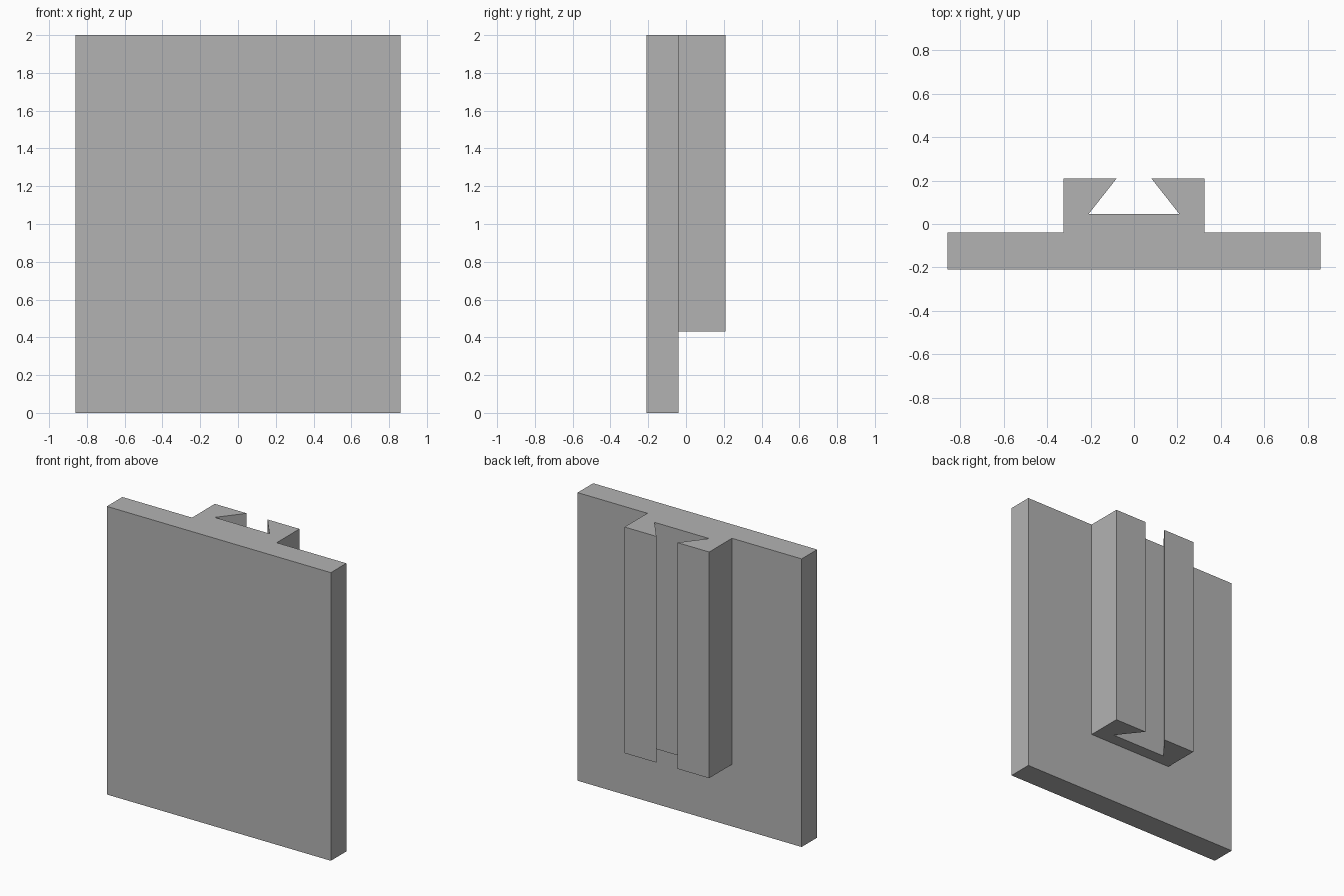
import bpy
import bmesh

cube = bpy.data.objects.get("Cube")
if cube:
    bpy.data.objects.remove(cube, do_unlink=True)

HALF_W, FRONT, PLATE_BACK, RAIL_BACK = 0.86, -0.21, -0.04, 0.21
HEIGHT, RAIL_BOTTOM = 2.0, 0.43

grey = bpy.data.materials.new("grey")
grey.use_nodes = True
colour = (0.45, 0.45, 0.45, 1)
grey.diffuse_color = colour
grey.node_tree.nodes["Principled BSDF"].inputs["Base Color"].default_value = colour


def prism(name, half_profile, bottom, top):
    """Mirror a half outline across x = 0 and extrude it upwards."""
    outline = half_profile + [(-x, y) for x, y in reversed(half_profile)]
    bm = bmesh.new()
    face = bm.faces.new([bm.verts.new((x, y, bottom)) for x, y in outline])
    extruded = bmesh.ops.extrude_face_region(bm, geom=[face])["geom"]
    verts = [v for v in extruded if isinstance(v, bmesh.types.BMVert)]
    bmesh.ops.translate(bm, verts=verts, vec=(0, 0, top - bottom))
    bmesh.ops.recalc_face_normals(bm, faces=bm.faces)
    mesh = bpy.data.meshes.new(name)
    bm.to_mesh(mesh)
    bm.free()
    mesh.materials.append(grey)
    obj = bpy.data.objects.new(name, mesh)
    bpy.context.collection.objects.link(obj)
    return obj


# Flat plate
plate = prism("dovetail_plate", [(HALF_W, FRONT), (HALF_W, PLATE_BACK)], 0, HEIGHT)

# Rail with a dovetail slot, sunk a little into the plate
rail = prism("slotted_rail",
             [(0.325, PLATE_BACK - 0.05), (0.325, RAIL_BACK),
              (0.08, RAIL_BACK), (0.21, 0.045)],
             RAIL_BOTTOM, HEIGHT)

# Join both into one clean solid
union = plate.modifiers.new("join_rail", "BOOLEAN")
union.operation = "UNION"
union.solver = "EXACT"
union.object = rail
bpy.context.view_layer.objects.active = plate
bpy.ops.object.modifier_apply(modifier=union.name)
bpy.data.objects.remove(rail, do_unlink=True)
